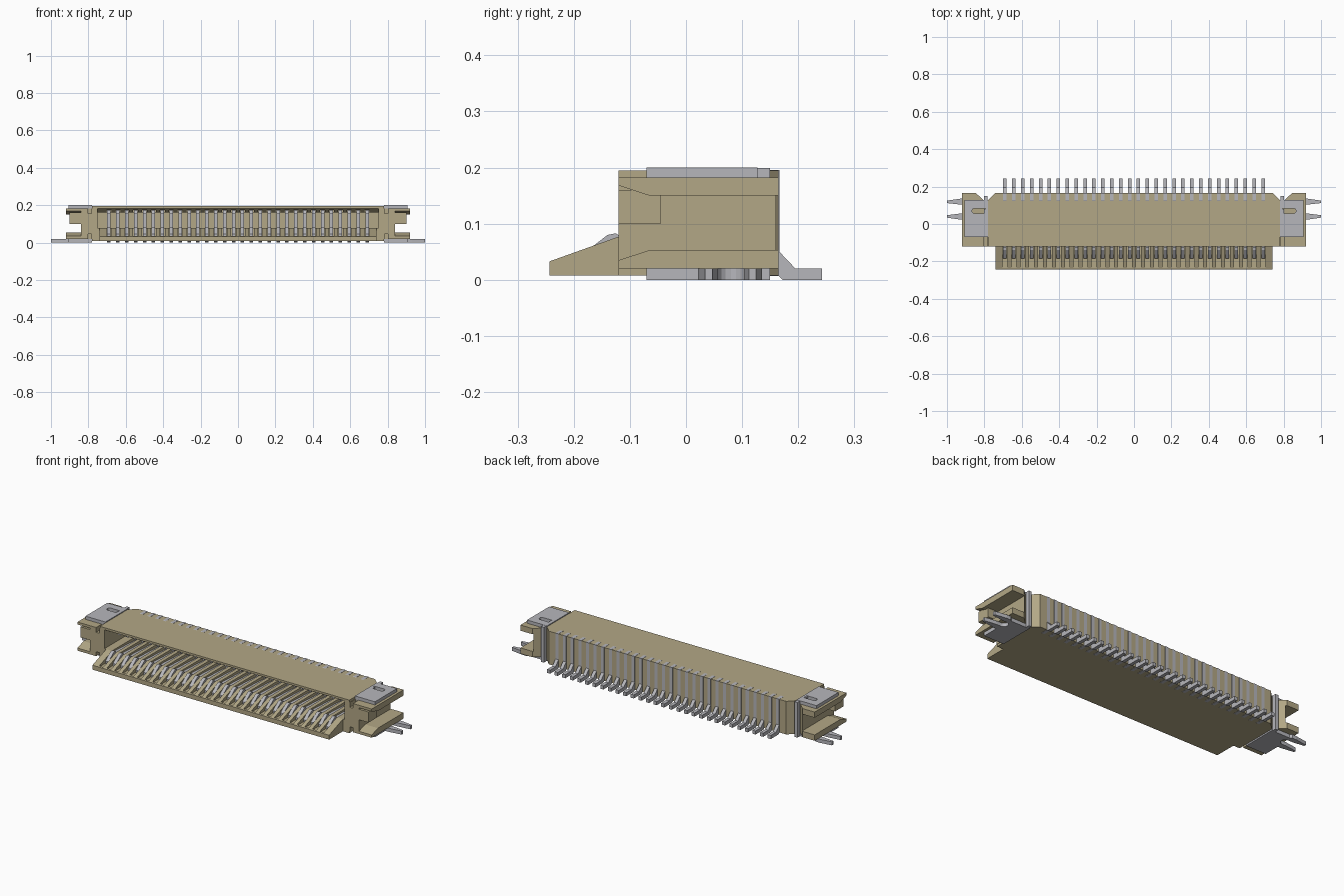
import bpy, bmesh, math
from mathutils import Vector

if "Cube" in bpy.data.objects:
    bpy.data.objects.remove(bpy.data.objects["Cube"])


def material(name, rgb):
    m = bpy.data.materials.new(name)
    m.diffuse_color = (*rgb, 1)
    m.use_nodes = True
    m.node_tree.nodes["Principled BSDF"].inputs["Base Color"].default_value = m.diffuse_color
    return m


KHAKI = material("khaki_plastic", (0.45, 0.39, 0.24))
METAL = material("grey_metal", (0.47, 0.47, 0.50))


def add_prism(bm, pts, axis, lo, hi):
    """Extrude an (x,y) outline along z, or a (y,z) outline along x."""
    place = (lambda p, t: (p[0], p[1], t)) if axis == 'z' else (lambda p, t: (t, p[0], p[1]))
    a = [bm.verts.new(place(p, lo)) for p in pts]
    b = [bm.verts.new(place(p, hi)) for p in pts]
    n = len(pts)
    bm.faces.new(a[::-1])
    bm.faces.new(b)
    for i in range(n):
        bm.faces.new((a[i], a[(i + 1) % n], b[(i + 1) % n], b[i]))


def rect(x0, x1, y0, y1):
    return [(x0, y0), (x1, y0), (x1, y1), (x0, y1)]


def make(name, prisms, mat):
    bm = bmesh.new()
    for p in prisms:
        add_prism(bm, *p)
    bmesh.ops.recalc_face_normals(bm, faces=bm.faces)
    me = bpy.data.meshes.new(name)
    bm.to_mesh(me)
    bm.free()
    me.materials.append(mat)
    ob = bpy.data.objects.new(name, me)
    bpy.context.collection.objects.link(ob)
    return ob


def boolean(ob, prisms, op='DIFFERENCE'):
    tool = make("tool", prisms, KHAKI)
    mod = ob.modifiers.new("cut", 'BOOLEAN')
    mod.operation, mod.solver, mod.object = op, 'EXACT', tool
    dg = bpy.context.evaluated_depsgraph_get()
    me = bpy.data.meshes.new_from_object(ob.evaluated_get(dg))
    ob.modifiers.clear()
    ob.data = me
    bpy.data.objects.remove(tool)


def mirror(ob):
    ob.modifiers.new("mirror", 'MIRROR').use_mirror_merge = False


PINS = 30
pin_x = [-0.69 + 1.38 * i / (PINS - 1) for i in range(PINS)]

# Housing: chamfered body joined to the sloping front lip
outline = [(-0.78, -0.12), (0.78, -0.12), (0.78, 0.127), (0.742, 0.165),
           (-0.742, 0.165), (-0.78, 0.127)]
housing = make("housing", [(outline, 'z', 0.008, 0.195)], KHAKI)
lip = [(-0.243, 0.008), (-0.243, 0.033), (-0.12, 0.077), (-0.1, 0.077), (-0.1, 0.008)]
boolean(housing, [(lip, 'x', -0.74, 0.74)], 'UNION')
# Cable opening with a tapered roof
opening = [(-0.3, 0.077), (-0.3, 0.183), (-0.12, 0.183), (-0.08, 0.16), (0.1, 0.16), (0.1, 0.077)]
boolean(housing, [(opening, 'x', -0.75, 0.75)])
# Contact slots through lip, floor and roof
boolean(housing, [(rect(x - 0.013, x + 0.013, -0.235, 0.09), 'z', 0.03, 0.174) for x in pin_x])

# Contacts: rear stem, solder tail, upper arm and raised lower arm
contact = [(0.242, 0.0), (0.242, 0.02), (0.195, 0.02), (0.1665, 0.05), (0.1665, 0.196),
           (0.125, 0.196), (0.085, 0.172), (-0.06, 0.172), (-0.075, 0.153), (-0.055, 0.153),
           (-0.04, 0.162), (0.08, 0.158), (0.08, 0.062), (-0.11, 0.072), (-0.125, 0.083),
           (-0.14, 0.08), (-0.185, 0.045), (-0.185, 0.031), (0.08, 0.031), (0.125, 0.007),
           (0.165, 0.007), (0.172, 0.0)]
make("contacts", [(contact, 'x', x - 0.0095, x + 0.0095) for x in pin_x], METAL)

# End brackets: C-shaped channels open to the outside, flared at the front
plan = [(0.78, -0.12), (0.92, -0.12), (0.92, 0.165), (0.845, 0.165), (0.805, 0.128), (0.78, 0.128)]
bracket = make("end_bracket", [(plan, 'z', 0.02, 0.182)], KHAKI)
channel = [(-0.3, 0.168), (-0.12, 0.168), (-0.065, 0.15), (0.3, 0.15),
           (0.3, 0.053), (-0.065, 0.053), (-0.12, 0.035), (-0.3, 0.035)]
boolean(bracket, [(channel, 'x', 0.84, 1.1)])
slit = rect(0.783, 0.803, -0.2, -0.07)
boolean(bracket, [(slit, 'z', 0.155, 0.3), (slit, 'z', -0.1, 0.045)])
mirror(bracket)
mirror(make("bracket_stop", [(rect(0.84, 0.90, -0.12, -0.045), 'z', 0.10, 0.16)], KHAKI))

# Clip top plate with a round-ended keyhole slot
arc = [(0.852 + 0.014 * math.cos(a), 0.07 + 0.014 * math.sin(a))
       for a in [math.radians(90 - 22.5 * i) for i in range(9)]]
top = make("clip_top_plate", [(rect(0.78, 0.905, -0.07, 0.127), 'z', 0.182, 0.2)], METAL)
boolean(top, [([(0.795, 0.056), (0.795, 0.084)] + arc, 'z', 0.15, 0.25)])
mirror(top)

# Clip base plate with two solder prongs around a rounded notch
notch = [(0.905 - 0.024 * math.cos(a), 0.08 + 0.024 * math.sin(a))
         for a in [math.radians(-90 + 22.5 * i) for i in range(9)]]
base = [(0.78, -0.07), (0.905, -0.07), (0.905, 0.022), (0.93, 0.024), (1.0, 0.034), (1.0, 0.047),
        (0.93, 0.056)] + notch + [(0.93, 0.104), (1.0, 0.112), (1.0, 0.125), (0.93, 0.135),
                                  (0.905, 0.135), (0.895, 0.127), (0.78, 0.127)]
mirror(make("clip_base_plate", [(base, 'z', 0.0, 0.02)], METAL))

# Clip side strips tucked beside the housing
side = [(-0.07, 0.0), (0.15, 0.0), (0.15, 0.199), (0.09, 0.199), (0.09, 0.16), (0.08, 0.155),
        (0.08, 0.045), (-0.07, 0.045)]
mirror(make("clip_side_strip", [(side, 'x', 0.784, 0.802),
                                (rect(0.784, 0.802, -0.07, 0.08), 'z', 0.155, 0.199)], METAL))
